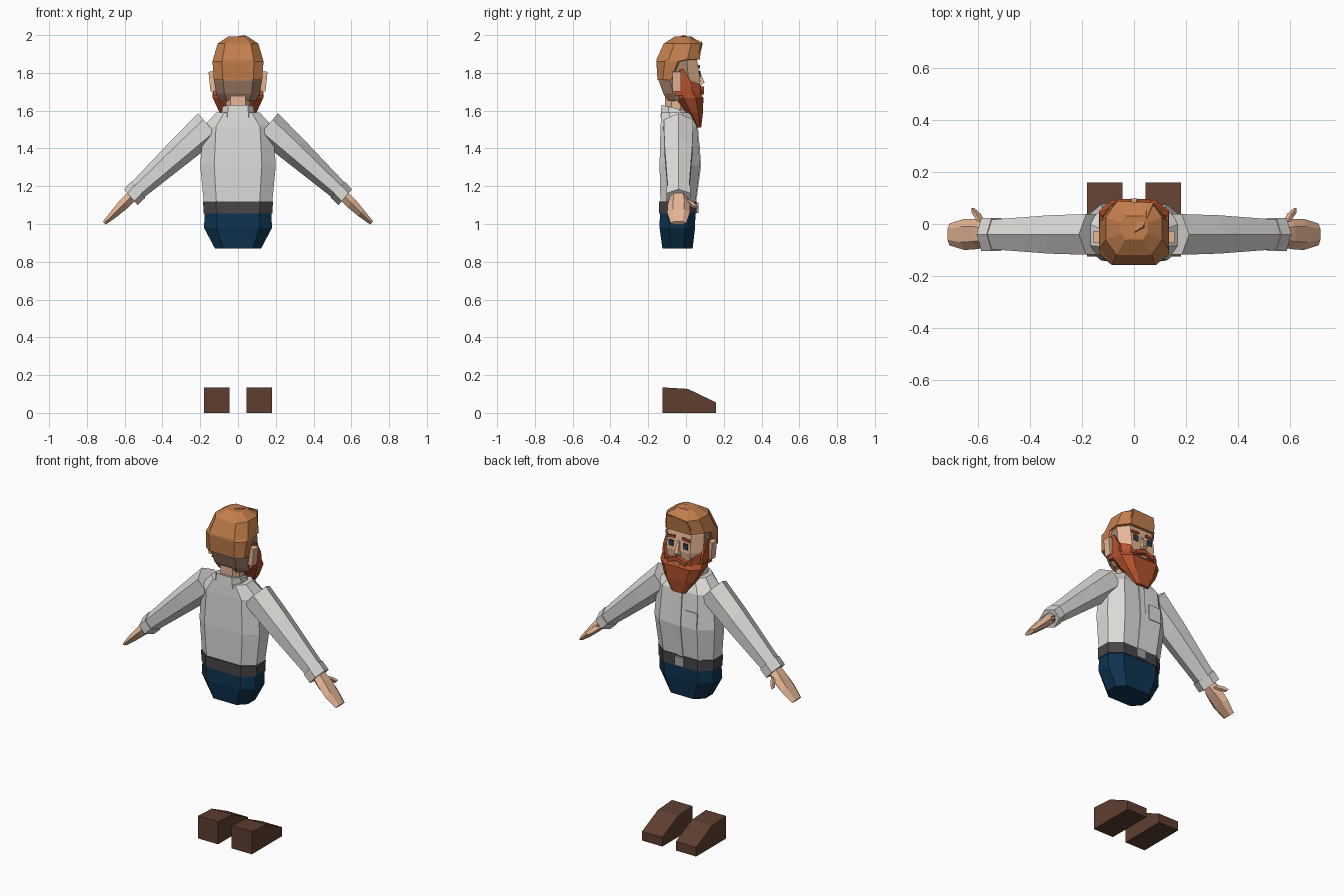
import bpy, bmesh, math
from mathutils import Vector

if "Cube" in bpy.data.objects:
    bpy.data.objects.remove(bpy.data.objects["Cube"])


def mat(name, r, g, b):
    m = bpy.data.materials.new(name)
    lin = [((c / 255 + 0.055) / 1.055) ** 2.4 for c in (r, g, b)]
    m.diffuse_color = (*lin, 1)
    m.use_nodes = True
    m.node_tree.nodes["Principled BSDF"].inputs["Base Color"].default_value = m.diffuse_color
    return m


SHIRT = mat("shirt_white", 222, 221, 218)
SKIN = mat("skin", 230, 182, 150)
HAIR = mat("hair_brown", 194, 126, 76)
BEARD = mat("beard_red", 178, 82, 44)
FADE = mat("short_hair", 168, 132, 108)
BELT = mat("belt_grey", 72, 69, 72)
PANTS = mat("trouser_blue", 14, 52, 80)
SHOE = mat("shoe_brown", 94, 62, 48)
EYE = mat("eye_dark", 40, 62, 74)
BUCKLE = mat("buckle_grey", 165, 165, 165)


def finish(bm, name, *mats):
    bmesh.ops.recalc_face_normals(bm, faces=bm.faces)
    me = bpy.data.meshes.new(name)
    bm.to_mesh(me)
    bm.free()
    ob = bpy.data.objects.new(name, me)
    bpy.context.collection.objects.link(ob)
    for m in mats:
        me.materials.append(m)
    return ob


def skin_rings(name, rings, *mats):
    """Join equal rings of points into a capped solid."""
    bm = bmesh.new()
    loops = [[bm.verts.new(p) for p in r] for r in rings]
    n = len(loops[0])
    for a, b in zip(loops, loops[1:]):
        for i in range(n):
            j = (i + 1) % n
            bm.faces.new((a[i], a[j], b[j], b[i]))
    bm.faces.new(loops[0])
    bm.faces.new(loops[-1])
    return finish(bm, name, *mats)


def octagon(z, hx, yb, yf, tilt=0.0, inner=0.63):
    """Chamfered rectangle; tilt raises the front edge."""
    c, x = (yf - yb) * 0.28, hx * inner
    pts = [(x, yb), (hx, yb + c), (hx, yf - c), (x, yf),
           (-x, yf), (-hx, yf - c), (-hx, yb + c), (-x, yb)]
    return [(px, py, z + tilt * (py - yb) / (yf - yb)) for px, py in pts]


def loft(name, specs, *mats):
    return skin_rings(name, [octagon(*s) for s in specs], *mats)


def limb(name, side, specs, m, n=6, phase=0.0):
    """Sloping tube; specs are (x, y, z, half_depth, half_thickness)."""
    up = Vector((0.65, 0, 0.76))
    rings = []
    for x, y, z, w, t in specs:
        ring = []
        for i in range(n):
            a = phase + math.tau * i / n
            p = Vector((x, y, z)) + up * (t * math.sin(a)) + Vector((0, w * math.cos(a), 0))
            ring.append((p.x * side, p.y, p.z))
        rings.append(ring)
    return skin_rings(name, rings, m)


def box(name, c, s, m, roll=0.0):
    bm = bmesh.new()
    bmesh.ops.create_cube(bm, size=1)
    bmesh.ops.scale(bm, vec=s, verts=bm.verts)
    ob = finish(bm, name, m)
    ob.location = c
    ob.rotation_euler.y = roll
    return ob


def prism(name, profile, x0, x1, m):
    """Side profile of (y, z) points extruded along x."""
    return skin_rings(name, [[(x, y, z) for y, z in profile] for x in (x0, x1)], m)


# torso and clothes
loft("shirt", [(1.10, .18, -.135, .048), (1.31, .20, -.14, .075),
               (1.515, .185, -.135, .058), (1.59, .115, -.13, .02)], SHIRT)
loft("collar", [(1.565, .09, -.135, .03), (1.63, .082, -.13, .0, -.03)], SHIRT)
loft("belt", [(1.055, .182, -.142, .055), (1.12, .185, -.142, .055)], BELT)
loft("trousers", [(.87, .122, -.125, .035), (.98, .18, -.14, .048),
                  (1.065, .176, -.138, .05)], PANTS)
box("buckle", (0, .058, 1.087), (.06, .018, .055), BUCKLE)

# front strip and pocket follow the slope of the chest
for i, (za, ya, zb, yb) in enumerate([(1.12, .052, 1.31, .077), (1.31, .077, 1.51, .061)]):
    prism("button_strip_%d" % i, [(ya - .005, za), (ya + .003, za), (yb + .003, zb), (yb - .005, zb)],
          -.018, .018, SHIRT)
prism("pocket", [(.070, 1.315), (.079, 1.315), (.073, 1.41), (.064, 1.41)], -.125, -.045, SHIRT)

# shoes, arms and hands
for s, label in ((1, "right"), (-1, "left")):
    prism(label + "_shoe", [(-.125, 0), (-.125, .135), (.01, .127), (.16, .055), (.16, 0)],
          s * .045, s * .18, SHOE)
    limb(label + "_sleeve", s, [(.155, -.04, 1.52, .09, .087), (.30, -.04, 1.39, .085, .075),
                                (.55, -.04, 1.163, .064, .05)], SHIRT, 6, math.pi / 6)
    limb(label + "_cuff", s, [(.528, -.04, 1.182, .073, .057), (.568, -.04, 1.142, .073, .055)],
         SHIRT, 6, math.pi / 6)
    limb(label + "_hand", s, [(.56, -.04, 1.15, .045, .034), (.60, -.038, 1.11, .058, .034),
                              (.65, -.04, 1.06, .060, .026), (.708, -.04, 1.005, .042, .013)], SKIN)
    limb(label + "_thumb", s, [(.575, -.01, 1.125, .018, .018), (.598, .03, 1.105, .016, .018),
                               (.618, .052, 1.088, .013, .012)], SKIN, 4, math.pi / 4)

# neck and head, with short hair on the lower back and sides
loft("neck", [(1.57, .062, -.11, .0), (1.70, .065, -.11, .01)], SKIN)
head = loft("head", [(1.65, .095, -.095, .055), (1.69, .115, -.12, .068),
                     (1.76, .125, -.145, .076), (1.86, .124, -.14, .06),
                     (1.93, .10, -.10, .05)], SKIN, FADE)
for f in head.data.polygons:
    f.material_index = 1 if f.center.y < -.02 and f.center.z > 1.66 else 0

# hair cap with overhanging fringe and a swept tuft
loft("hair", [(1.762, .128, -.151, -.05), (1.86, .135, -.157, .0), (1.872, .132, -.156, .073),
              (1.955, .108, -.118, .083), (1.992, .052, -.06, .03)], HAIR)
skin_rings("hair_tuft", [[(-.085, .075, 1.90), (.085, .07, 1.90), (.07, -.04, 1.94), (-.06, -.07, 1.94)],
                         [(-.065, .088, 1.955), (.075, .082, 1.965), (.035, -.01, 2.0), (-.045, -.06, 1.985)]],
           HAIR)

# beard, with cheeks rising into sideburns
loft("beard", [(1.51, .042, .058, .080), (1.59, .098, .0, .090),
               (1.668, .134, -.055, .092), (1.695, .134, -.055, .072)], BEARD)
for s, label in ((1, "right"), (-1, "left")):
    prism(label + "_sideburn", [(-.06, 1.68), (-.035, 1.82), (-.012, 1.82), (.03, 1.745), (.035, 1.68)],
          s * .10, s * .133, BEARD)
    skin_rings(label + "_cheek_beard",
               [[(s * .133, .01, 1.69), (s * .088, .078, 1.69), (s * .045, .084, 1.69), (s * .05, .03, 1.69)],
                [(s * .131, .01, 1.765), (s * .088, .078, 1.735), (s * .075, .08, 1.715), (s * .08, .03, 1.74)]],
               BEARD)
    box(label + "_ear", (s * .133, -.05, 1.755), (.036, .045, .105), SKIN, s * .1)
    # face details
    box(label + "_eye", (s * .048, .0725, 1.793), (.03, .009, .034), EYE)
    box(label + "_brow", (s * .05, .0685, 1.832), (.05, .012, .014), BEARD, s * .12)
    box(label + "_moustache", (s * .03, .083, 1.706), (.066, .024, .022), BEARD, s * .35)
box("lip", (0, .083, 1.686), (.035, .009, .014), SKIN)
skin_rings("nose", [[(-.02, .065, 1.725), (.02, .065, 1.725), (.013, .098, 1.748), (-.013, .098, 1.748)],
                    [(-.01, .06, 1.815), (.01, .06, 1.815), (.006, .073, 1.812), (-.006, .073, 1.812)]], SKIN)

# shift so the bounds stay centred front to back
bpy.context.view_layer.update()
